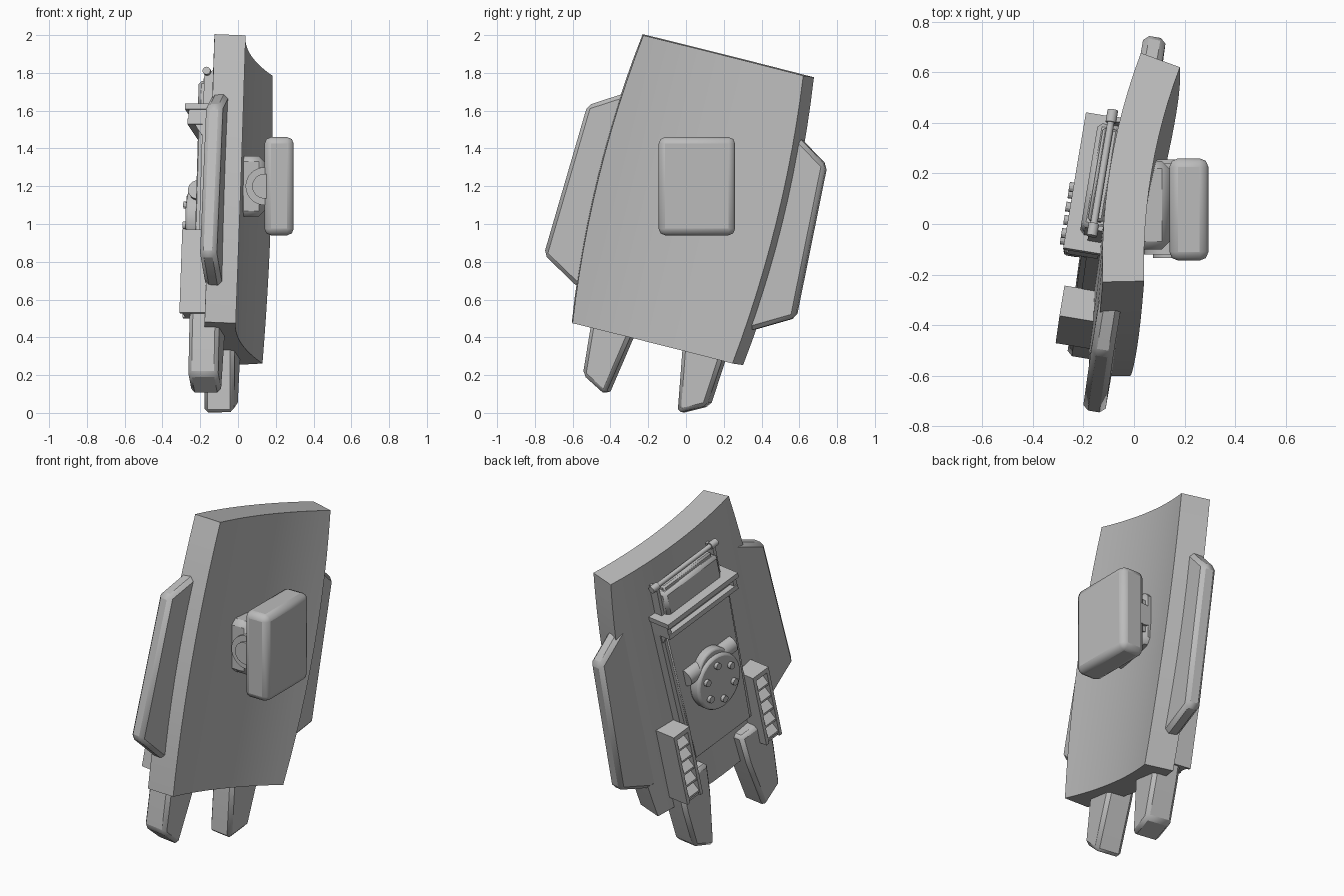
import bpy, bmesh, math
from mathutils import Matrix, Vector

cube = bpy.data.objects.get("Cube")
if cube:
    bpy.data.objects.remove(cube, do_unlink=True)

grey = bpy.data.materials.new("plain grey")
grey.use_nodes = True
GREY = (0.5, 0.5, 0.5, 1)
grey.diffuse_color = GREY
grey.node_tree.nodes["Principled BSDF"].inputs["Base Color"].default_value = GREY

# Leaning frame of the plate: local x = width, y = height, z = towards the pad
V = Vector((0.16, 0.957, -0.241)).normalized()
U = Vector((0.033, 0.236, 0.971))
U = (U - V * U.dot(V)).normalized()
W = V.cross(U)
FRAME = Matrix((V, U, W)).transposed().to_4x4()
FRAME.translation = (0.085, 0.01, 1.13)
WORLD = Matrix.Identity(4)


def finish(name, bm, frame=FRAME, bevel=0, segments=1):
    bmesh.ops.recalc_face_normals(bm, faces=bm.faces)
    mesh = bpy.data.meshes.new(name)
    bm.to_mesh(mesh)
    bm.free()
    mesh.transform(frame)
    mesh.materials.append(grey)
    obj = bpy.data.objects.new(name, mesh)
    bpy.context.collection.objects.link(obj)
    if bevel:
        mod = obj.modifiers.new("bevel", 'BEVEL')
        mod.width, mod.segments = bevel, segments
    bpy.ops.object.select_all(action='DESELECT')
    obj.select_set(True)
    bpy.context.view_layer.objects.active = obj
    bpy.ops.object.shade_smooth_by_angle(angle=math.radians(28))
    return obj


def loft(bm, rings):
    """Skin closed rings of points and cap both ends."""
    loops = [[bm.verts.new(p) for p in ring] for ring in rings]
    n = len(loops[0])
    for a, b in zip(loops, loops[1:]):
        for i in range(n):
            j = (i + 1) % n
            bm.faces.new((a[i], a[j], b[j], b[i]))
    bm.faces.new(loops[0])
    bm.faces.new(loops[-1])


def prism(name, points, lo, hi, axis=2, **kw):
    """Extrude a 2D outline from lo to hi along an axis."""
    def place(p, d):
        q = list(p)
        q.insert(axis, d)
        return q
    bm = bmesh.new()
    loft(bm, [[place(p, d) for p in points] for d in (lo, hi)])
    return finish(name, bm, **kw)


def box(name, x, y, z, **kw):
    pts = [(x[0], y[0]), (x[1], y[0]), (x[1], y[1]), (x[0], y[1])]
    return prism(name, pts, z[0], z[1], **kw)


def cylinder(name, centre, radius, length, axis, sides=32, **kw):
    turn = Vector((0, 0, 1)).rotation_difference(Vector(axis)).to_matrix().to_4x4()
    bm = bmesh.new()
    bmesh.ops.create_cone(bm, cap_ends=True, segments=sides, radius1=radius,
                          radius2=radius, depth=length,
                          matrix=Matrix.Translation(centre) @ turn)
    return finish(name, bm, **kw)


# Curved main plate, slightly wider at mid height
R, THICK, STEPS, ROWS = 2.33, 0.165, 12, 12
EDGE = R * math.cos(0.445 / R)
rings = []
for r in range(ROWS + 1):
    t = 2 * r / ROWS - 1
    half = (0.445 + 0.05 * (1 - t * t)) / R
    arc = [half * (2 * i / STEPS - 1) for i in range(STEPS + 1)]
    ring = [(R * math.sin(a), t * 0.785, EDGE - R * math.cos(a)) for a in arc]
    out = R + THICK
    ring += [(out * math.sin(a), t * 0.785, EDGE - out * math.cos(a)) for a in reversed(arc)]
    rings.append(ring)
bm = bmesh.new()
loft(bm, rings)
finish("main_plate", bm)

# Paired side wings, lower legs and louvred vents
WING = [(0.42, 0.49), (0.49, 0.455), (0.66, 0.35), (0.695, -0.472), (0.495, -0.586), (0.42, -0.6)]
LEG = [(0.13, -0.6), (0.145, -0.79), (0.2, -1.115), (0.343, -1.04), (0.362, -0.8), (0.365, -0.6)]
for side, s in (("right", -1), ("left", 1)):
    def span(a, b):
        return sorted((s * a, s * b))
    prism(side + "_wing", [(s * a, b) for a, b in WING], -0.165, -0.075, bevel=0.022)
    prism(side + "_leg", [(s * a, b) for a, b in LEG], -0.265, -0.105, bevel=0.02)
    box(side + "_vent_core", span(0.26, 0.375), (-0.7, -0.27), (-0.25, -0.15))
    for k, edge in enumerate((0.255, 0.36)):
        box(f"{side}_vent_rail_{k}", span(edge, edge + 0.02), (-0.71, -0.256), (-0.315, -0.15))
    box(side + "_vent_top", span(0.26, 0.375), (-0.285, -0.256), (-0.315, -0.15))
    box(side + "_vent_bottom", span(0.26, 0.375), (-0.71, -0.69), (-0.3, -0.15))
    pitch = 0.081
    for k in range(5):
        u = -0.69 + k * pitch
        slat = [(u, -0.24), (u, -0.31), (u + 0.012, -0.31), (u + pitch, -0.25), (u + pitch, -0.24)]
        prism(f"{side}_vent_slat_{k}", slat, *span(0.27, 0.365), axis=0)

# Stacked rear panels
prism("rear_base_panel", [(-0.25, -0.53), (0.25, -0.53), (0.275, 0.45), (-0.275, 0.45)],
      -0.245, -0.15)
prism("rear_panel", [(-0.22, -0.515), (0.22, -0.515), (0.25, 0.36), (-0.25, 0.36)],
      -0.272, -0.2, bevel=0.006)

# Shelf bracket above the panel
box("bracket_shelf", (-0.28, 0.28), (0.425, 0.455), (-0.34, -0.17))
prism("bracket_body", [(0.43, -0.18), (0.43, -0.29), (0.35, -0.29), (0.29, -0.25), (0.29, -0.18)],
      -0.265, 0.265, axis=0)
box("bracket_lower_bar", (-0.275, 0.275), (0.345, 0.375), (-0.325, -0.2))
for s in (-1, 1):
    box("bracket_end", sorted((s * 0.25, s * 0.275)), (0.35, 0.43), (-0.32, -0.2))

# Top case with its carrying rod
box("top_case", (-0.215, 0.215), (0.44, 0.6), (-0.285, -0.17), bevel=0.018)
box("top_case_ridge", (-0.19, 0.19), (0.5, 0.625), (-0.262, -0.2), bevel=0.01)
cylinder("top_rod", (0, 0.64, -0.235), 0.014, 0.48, (1, 0, 0), 16)
for s in (-1, 1):
    cylinder("rod_cap", (s * 0.235, 0.64, -0.235), 0.021, 0.05, (1, 0, 0), 16)
    box("rod_arm", sorted((s * 0.215, s * 0.235)), (0.45, 0.645), (-0.25, -0.16))

# Rear hub with cross axle and bolted disc
cylinder("cross_axle", (0, 0.01, -0.275), 0.05, 0.37, (1, 0, 0), 24)
cylinder("hub_ring", (0, -0.03, -0.28), 0.125, 0.08, (0, 0, 1), bevel=0.012, segments=2)
cylinder("bolt_disc", (0, -0.107, -0.305), 0.165, 0.07, (0, 0, 1), 40, bevel=0.014, segments=2)
for k in range(6):
    a = math.radians(60 * k + 30)
    at = (0.11 * math.cos(a), -0.107 + 0.11 * math.sin(a), -0.345)
    cylinder("disc_bolt", at, 0.02, 0.03, (0, 0, 1), 12)

# Upright pad and its joint on the inner side
box("joint_block", (0, 0.14), (-0.1, 0.25), (1.04, 1.36), frame=WORLD, bevel=0.03)
cylinder("joint_drum", (0.14, 0.06, 1.2), 0.1, 0.36, (0, 1, 0), frame=WORLD)
cylinder("joint_pin", (0.14, 0.06, 1.2), 0.065, 0.39, (0, 1, 0), frame=WORLD)
box("pad", (0.14, 0.295), (-0.145, 0.26), (0.94, 1.46), frame=WORLD, bevel=0.035, segments=2)
